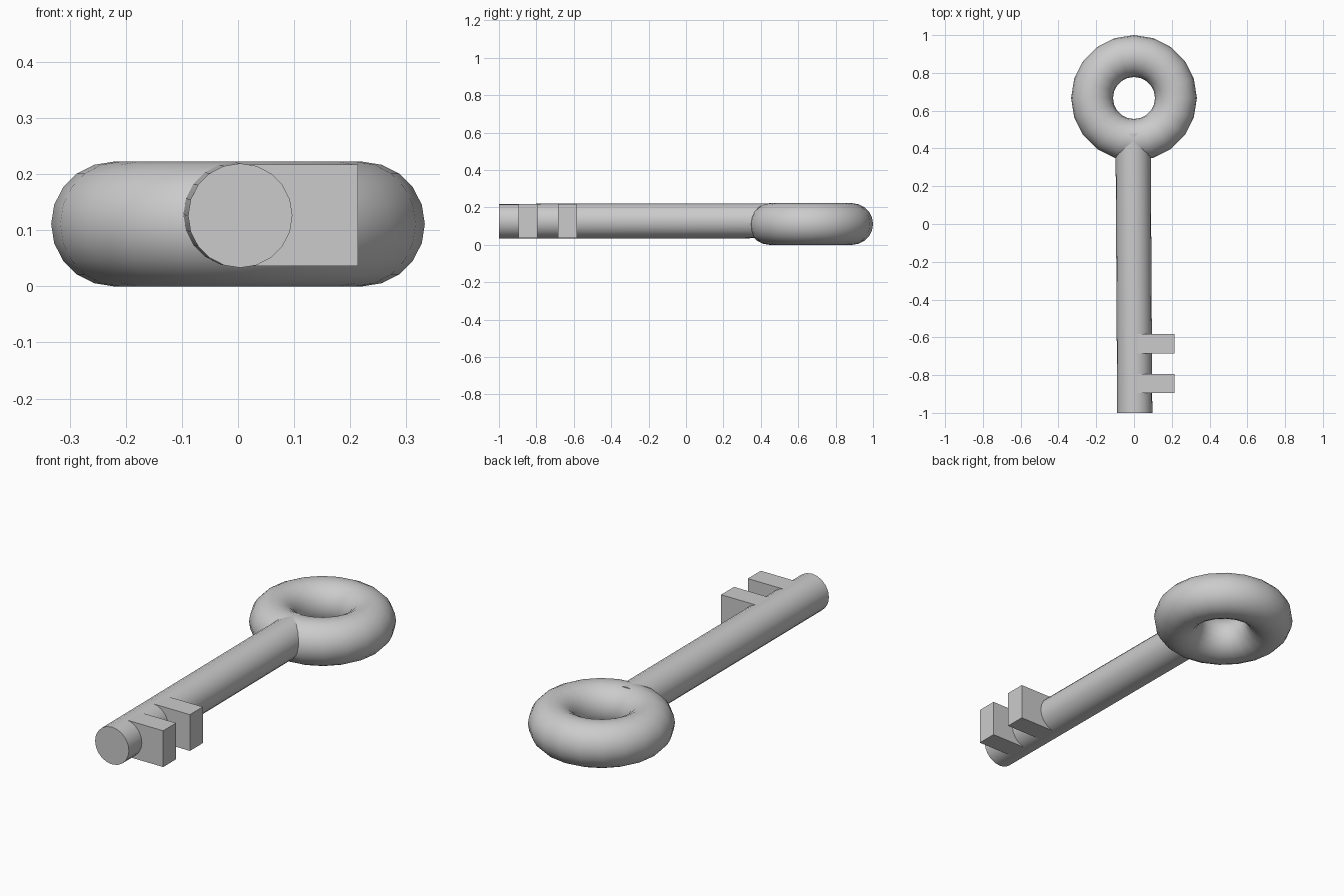
import bpy
import math
from mathutils import Vector

if "Cube" in bpy.data.objects:
    bpy.data.objects.remove(bpy.data.objects["Cube"])


def smooth(obj, name):
    obj.name = name
    bpy.ops.object.shade_smooth_by_angle(angle=math.radians(40))


# Ring-shaped handle
bpy.ops.mesh.primitive_torus_add(location=(0, 0.667, 0.111), major_radius=0.222,
                                 minor_radius=0.111, major_segments=20, minor_segments=20)
smooth(bpy.context.object, "handle_ring")

# Round shaft, very slightly skewed, its end buried in the ring
start, end = Vector((0.004, -1.0, 0.126)), Vector((-0.005, 0.48, 0.128))
axis = end - start
bpy.ops.mesh.primitive_cylinder_add(vertices=20, radius=0.093, depth=axis.length,
                                    location=(start + end) / 2,
                                    rotation=axis.to_track_quat('Z', 'Y').to_euler())
smooth(bpy.context.object, "shaft")

# Two square teeth
for i, y in enumerate((-0.845, -0.634)):
    bpy.ops.mesh.primitive_cube_add(size=1, location=(0.114, y, 0.1265))
    tooth = bpy.context.object
    tooth.name = f"tooth_{i + 1}"
    tooth.scale = (0.2, 0.102, 0.181)
